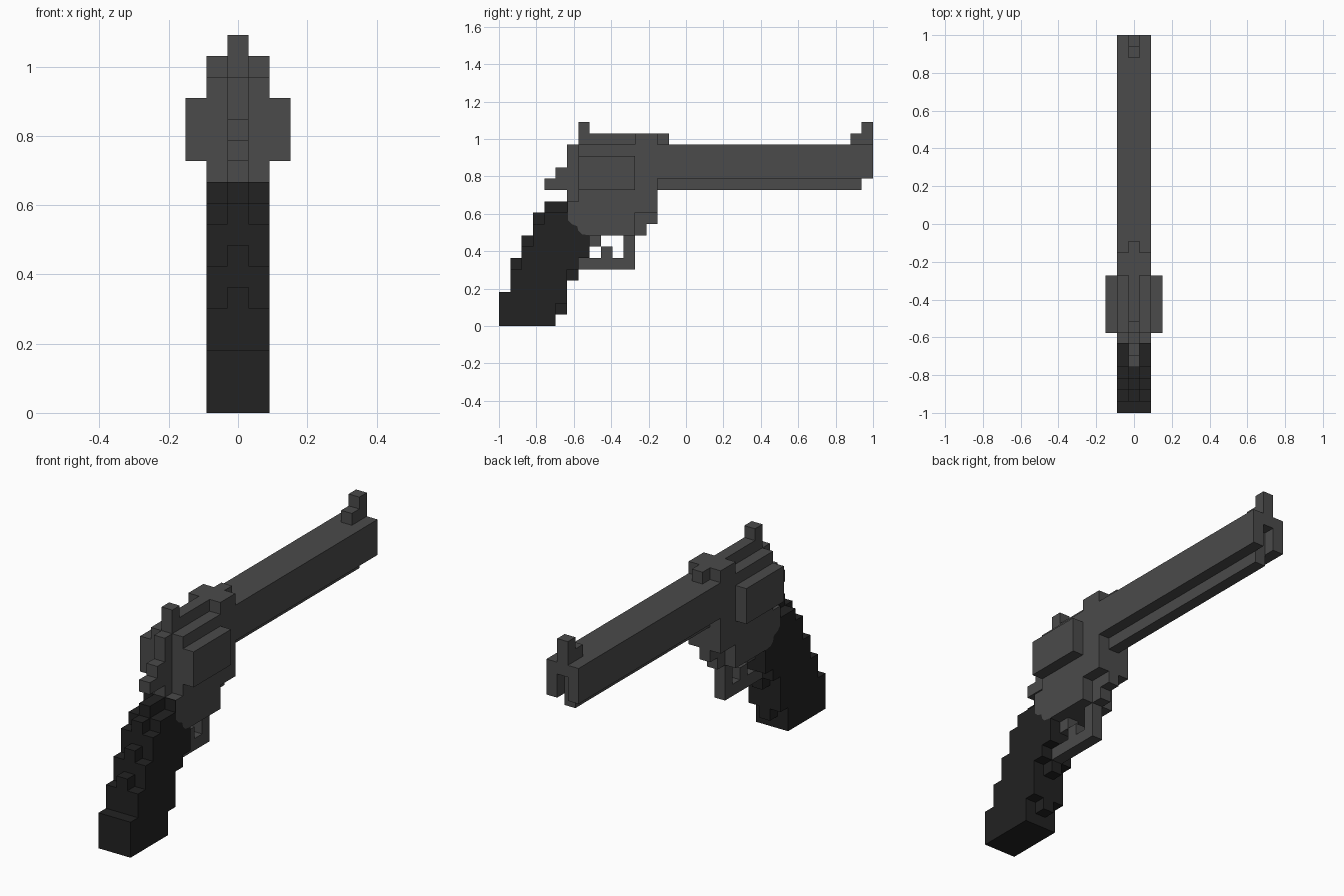
import bpy
import bmesh

cube = bpy.data.objects.get("Cube")
if cube:
    bpy.data.objects.remove(cube, do_unlink=True)

U = 2 / 33  # one grid cell


def material(name, value):
    m = bpy.data.materials.new(name)
    m.use_nodes = True
    color = (value, value, value, 1)
    m.diffuse_color = color
    bsdf = next(n for n in m.node_tree.nodes if n.type == 'BSDF_PRINCIPLED')
    bsdf.inputs["Base Color"].default_value = color
    return m


steel = material("dark grey steel", 0.07)
black = material("black grip", 0.016)


def prism(name, outline, width, mat):
    """Extrude a side outline, in cells, evenly about the centre plane."""
    bm = bmesh.new()
    face = bm.faces.new([bm.verts.new((-width * U / 2, j * U - 1, k * U)) for j, k in outline])
    ext = bmesh.ops.extrude_face_region(bm, geom=[face])
    verts = [v for v in ext["geom"] if isinstance(v, bmesh.types.BMVert)]
    bmesh.ops.translate(bm, verts=verts, vec=(width * U, 0, 0))
    bmesh.ops.recalc_face_normals(bm, faces=bm.faces)
    mesh = bpy.data.meshes.new(name)
    bm.to_mesh(mesh)
    bm.free()
    mesh.materials.append(mat)
    obj = bpy.data.objects.new(name, mesh)
    bpy.context.collection.objects.link(obj)


def stairs(name, rows, width, mat):
    """Stepped outline from stacked rows: bottom, top, rear, front."""
    rear, front = [], []
    for bottom, top, a, b in rows:
        for pts, j in ((rear, a), (front, b)):
            if len(pts) > 1 and pts[-1] == (j, bottom):
                pts.pop()
            else:
                pts.append((j, bottom))
            pts.append((j, top))
    prism(name, rear + front[::-1], width, mat)


# Curved seam between grip and frame
seam = [(6.1, 9.3), (6.4, 9), (6.9, 8.8), (7, 8.4), (7.3, 8.1), (8, 8)]

# Grip
stairs("grip", [(0, 2, 0, 5), (2, 3, 0, 6), (3, 5, 1, 6), (5, 6, 2, 7),
                (6, 7, 2, 8), (7, 8, 3, 8)], 3, black)
prism("grip_top", [(6, 11), (6.1, 11)] + seam + [(3, 8), (3, 9), (4, 9), (4, 10), (6, 10)], 3, black)

# Raised centre ridges of the grip: bottom, top, rear, front
for i, (bottom, top, a, b) in enumerate([(1, 2, 5, 6), (4, 5, 6, 7), (5, 6, 1, 2),
                                         (7, 8, 2, 3), (9, 10, 3, 4), (10, 11, 4, 6)]):
    stairs(f"grip_ridge_{i + 1}", [(bottom, top, a, b)], 1, black)

# Frame and its narrow front
prism("frame", [(6.1, 11)] + seam + [(12, 8), (12, 10), (14, 10), (14, 16), (7, 16), (7, 11)], 3, steel)
stairs("frame_front", [(8, 9, 12, 13), (9, 10, 12, 14)], 1, steel)

# Hammer, back strap and top strap
stairs("hammer_and_top_strap", [(11, 12, 6, 8), (12, 13, 4, 8), (13, 14, 5, 8),
                                (14, 16, 6, 8), (16, 17, 7, 15), (17, 18, 7, 8)], 1, steel)
stairs("bridge", [(16, 17, 12, 14)], 3, steel)

# Cylinder
stairs("cylinder", [(12, 15, 7, 12)], 5, steel)

# Barrel with open muzzle, lower rod and front sight
stairs("barrel", [(13, 16, 14, 32)], 3, steel)
stairs("muzzle_top", [(15, 16, 32, 33)], 3, steel)
for side, s in (("left", 1), ("right", -1)):
    stairs(f"muzzle_{side}", [(13, 15, 32, 33)], 1, steel)
    bpy.data.objects[f"muzzle_{side}"].location.x = s * U
stairs("barrel_rod", [(12, 13, 14, 32)], 1, steel)
stairs("front_sight", [(16, 17, 31, 33), (17, 18, 32, 33)], 1, steel)

# Trigger and guard
stairs("trigger", [(6, 7, 9, 10)], 1, steel)
stairs("trigger_mount", [(7, 8, 8, 9)], 1, steel)
prism("trigger_guard", [(7, 5), (12, 5), (12, 8), (11, 8), (11, 6), (7, 6)], 1, steel)
